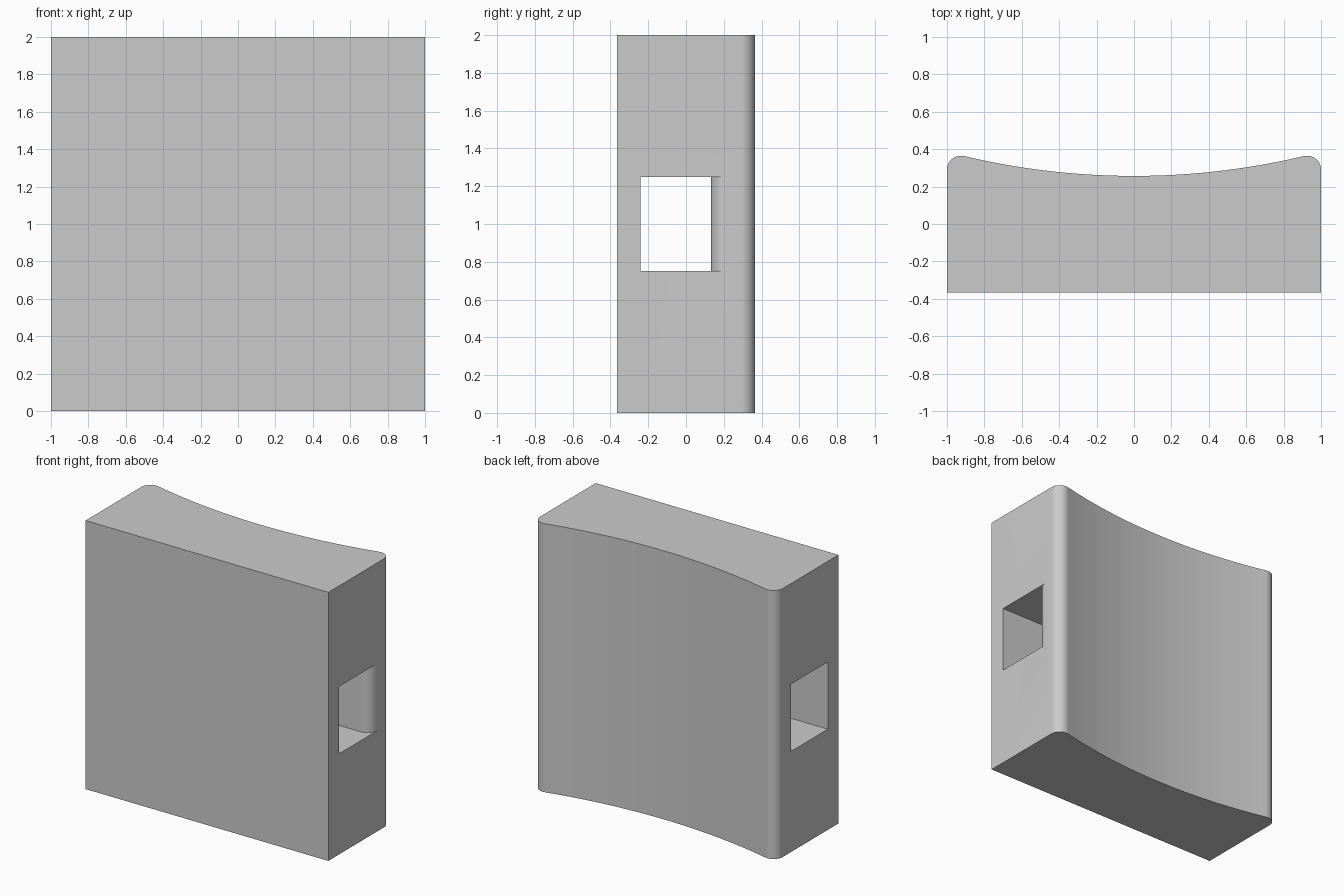
import bpy, bmesh
from math import pi, sin, cos, asin, radians

cube = bpy.data.objects.get("Cube")
if cube:
    bpy.data.objects.remove(cube, do_unlink=True)

grey = bpy.data.materials.new("light grey")
grey.use_nodes = True
grey.diffuse_color = (0.6, 0.6, 0.6, 1)
grey.node_tree.nodes["Principled BSDF"].inputs["Base Color"].default_value = grey.diffuse_color


def arc(cx, cy, r, start, end, steps):
    return [(cx + r * cos(start + (end - start) * i / steps),
             cy + r * sin(start + (end - start) * i / steps)) for i in range(steps + 1)]


def extrude(name, half, z0, z1):
    """Mirror the right half of a plan outline in x and extrude it in z."""
    outline = half + [(-x, y) for x, y in reversed(half) if x > 1e-5]
    bm = bmesh.new()
    face = bm.faces.new([bm.verts.new((x, y, z0)) for x, y in outline])
    moved = bmesh.ops.extrude_face_region(bm, geom=[face])["geom"]
    top = [v for v in moved if isinstance(v, bmesh.types.BMVert)]
    bmesh.ops.translate(bm, verts=top, vec=(0, 0, z1 - z0))
    bmesh.ops.recalc_face_normals(bm, faces=bm.faces)
    mesh = bpy.data.meshes.new(name)
    bm.to_mesh(mesh)
    bm.free()
    mesh.materials.append(grey)
    obj = bpy.data.objects.new(name, mesh)
    bpy.context.collection.objects.link(obj)
    return obj


# Block with a shallow concave back and rounded back corners
front, peak, dip, r = -0.365, 0.365, 0.257, 0.075
cx, cy = 1 - r, peak - r
drop = cy - dip
R = (cx ** 2 + drop ** 2 - r ** 2) / (2 * (r + drop))
tilt = asin(cx / (R + r))
half = [(1, front)] + arc(cx, cy, r, 0, pi / 2 + tilt, 12)
half += arc(0, dip + R, R, tilt - pi / 2, -pi / 2, 24)[1:]
block = extrude("block", half, 0, 2)

# Side-to-side slot, its back wall flaring out at both mouths
wall, flare = 0.132, 0.085
half = [(1.2, -0.24), (1.2, wall + flare)]
half += arc(1 - flare, wall + flare, flare, 0, -pi / 2, 12)
slot = extrude("slot_cutter", half, 0.75, 1.25)
slot.hide_render = True

cut = block.modifiers.new("slot", 'BOOLEAN')
cut.operation = 'DIFFERENCE'
cut.solver = 'EXACT'
cut.object = slot

bpy.ops.object.select_all(action='DESELECT')
block.select_set(True)
bpy.context.view_layer.objects.active = block
bpy.ops.object.modifier_apply(modifier=cut.name)
bpy.data.objects.remove(slot, do_unlink=True)
bpy.ops.object.shade_smooth_by_angle(angle=radians(30))
